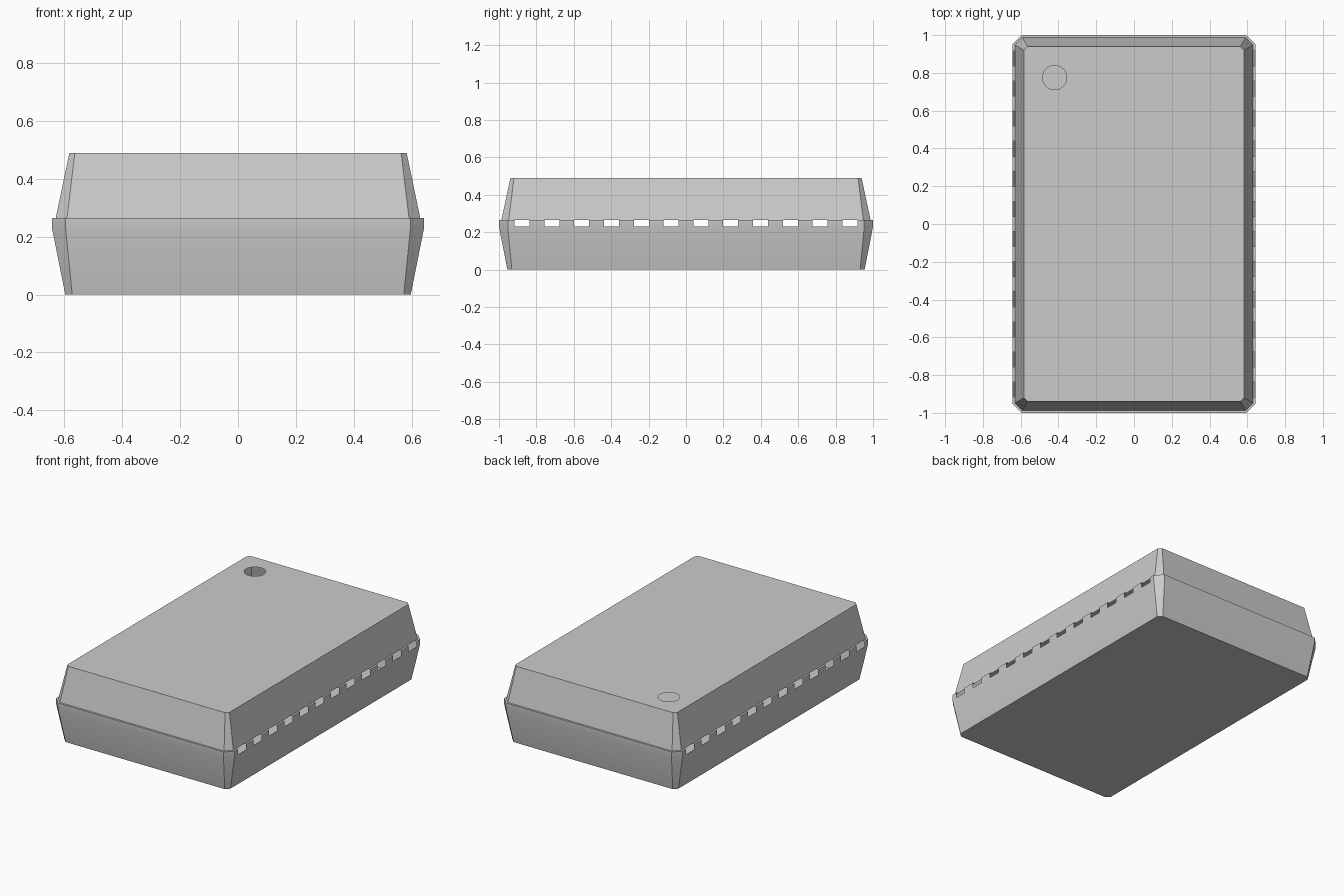
import bpy
import bmesh
import math
from mathutils import Vector

cube = bpy.data.objects.get("Cube")
if cube:
    bpy.data.objects.remove(cube, do_unlink=True)

# Plain grey plastic
grey = bpy.data.materials.new("grey_plastic")
grey.use_nodes = True
colour = (0.6, 0.6, 0.6, 1)
grey.diffuse_color = colour
grey.node_tree.nodes["Principled BSDF"].inputs["Base Color"].default_value = colour

# Pin slots along both long sides
SLOTS, PITCH, WIDTH = 12, 0.1593, 0.08
slot_ys = []
for i in range(SLOTS):
    centre = (i - (SLOTS - 1) / 2) * PITCH
    slot_ys += [centre - WIDTH / 2, centre + WIDTH / 2]

# Cross-sections: half width, half length, corner cut, height
BOTTOM = (0.597, 0.955, 0.024, 0)
BELT_LOW = (0.643, 1, 0.047, 0.23)
BELT_TOP = (0.643, 1, 0.047, 0.265)
LID_FOOT = (0.63, 0.987, 0.039, 0.265)
LID_TOP = (0.583, 0.939, 0.019, 0.489)


def ring(bm, section):
    """Rectangle with cut corners, split at the slots, counter-clockwise."""
    hx, hy, cut, z = section
    side = [(hx, -hy + cut)] + [(hx, y) for y in slot_ys] + [(hx, hy - cut)]
    half = side + [(hx - cut, hy)]
    # The other half is the same outline turned half way round
    points = [*half, (-hx + cut, hy)]
    points += [(-x, -y) for x, y in side] + [(-hx + cut, -hy), (hx - cut, -hy)]
    return [bm.verts.new((x, y, z)) for x, y in points]


def is_slot(a, b):
    """True when the segment from a to b lies in a pin slot."""
    middle = (a.co.y + b.co.y) / 2
    return (abs(a.co.x - b.co.x) < 0.001 and
            any(abs(middle - (lo + hi) / 2) < 0.001
                for lo, hi in zip(slot_ys[::2], slot_ys[1::2])))


def bridge(bm, low, high, slotted=False):
    for i, a in enumerate(low):
        j = (i + 1) % len(low)
        if not (slotted and is_slot(a, low[j])):
            bm.faces.new((a, low[j], high[j], high[i]))


def finish(bm, name):
    mesh = bpy.data.meshes.new(name)
    bm.to_mesh(mesh)
    bm.free()
    obj = bpy.data.objects.new(name, mesh)
    bpy.context.collection.objects.link(obj)
    mesh.materials.append(grey)
    bpy.ops.object.select_all(action="DESELECT")
    obj.select_set(True)
    bpy.context.view_layer.objects.active = obj
    bpy.ops.object.shade_smooth_by_angle(angle=math.radians(25))


# Lower shell: floor, sloped walls, slotted belt and narrow ledge
bm = bmesh.new()
floor, belt_low, belt_top, foot = [
    ring(bm, s) for s in (BOTTOM, BELT_LOW, BELT_TOP, LID_FOOT)]
bm.faces.new(floor[::-1])
bridge(bm, floor, belt_low)
bridge(bm, belt_low, belt_top, slotted=True)
bridge(bm, belt_top, foot, slotted=True)
finish(bm, "lower_shell")

# Upper shell: sloped walls and a top with a round marker hole
bm = bmesh.new()
foot, rim = ring(bm, LID_FOOT), ring(bm, LID_TOP)
bridge(bm, foot, rim)
hole = bmesh.ops.create_circle(bm, segments=32, radius=0.064)["verts"]
bmesh.ops.translate(bm, verts=hole, vec=Vector((-0.42, 0.775, LID_TOP[3])))
top_verts = set(rim) | set(hole)
edges = [e for e in bm.edges if all(v in top_verts for v in e.verts)]
bmesh.ops.triangle_fill(bm, edges=edges, use_beauty=True, normal=(0, 0, 1))
bm.normal_update()
for face in bm.faces:
    if face.normal.z < -0.5:
        face.normal_flip()
finish(bm, "upper_shell")
